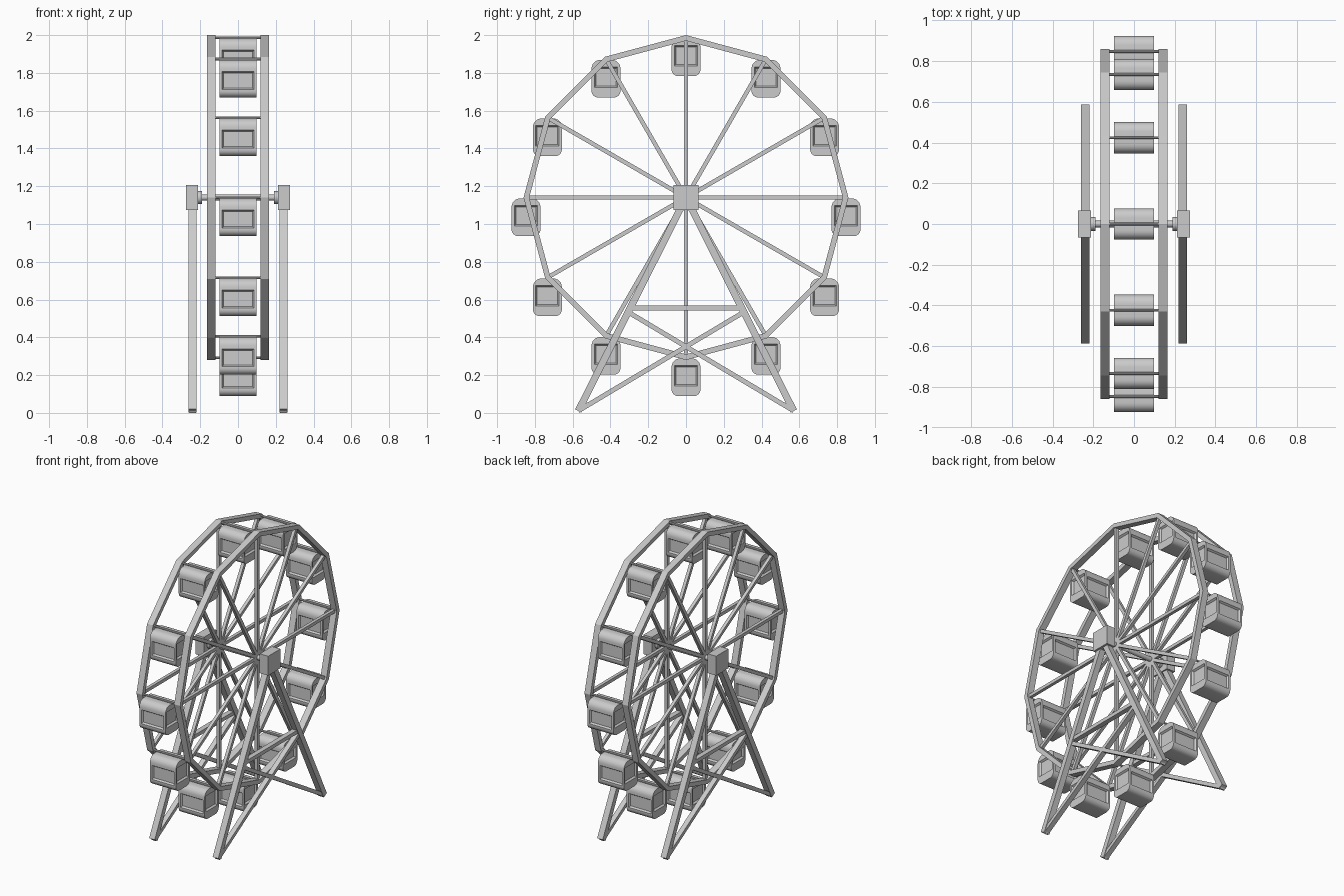
import bpy, bmesh
from math import sin, cos, pi
from mathutils import Vector, Matrix

if "Cube" in bpy.data.objects:
    bpy.data.objects.remove(bpy.data.objects["Cube"])

CZ = 1.14          # wheel centre height
N = 12             # rim sides


def finish(bm, name, smooth=False):
    bmesh.ops.recalc_face_normals(bm, faces=bm.faces[:])
    me = bpy.data.meshes.new(name)
    bm.to_mesh(me)
    bm.free()
    ob = bpy.data.objects.new(name, me)
    bpy.context.collection.objects.link(ob)
    if smooth:
        bpy.ops.object.select_all(action='DESELECT')
        ob.select_set(True)
        bpy.context.view_layer.objects.active = ob
        bpy.ops.object.shade_smooth_by_angle(angle=0.6)
    return ob


def bar(bm, x, a, b, w, d):
    """Square bar in the plane x, from a to b (y, z), w wide, d deep in x."""
    a, b = Vector((x, *a)), Vector((x, *b))
    v = (b - a).normalized()
    rot = Matrix((Vector((1, 0, 0)), v, Vector((1, 0, 0)).cross(v))).transposed().to_4x4()
    m = Matrix.Translation((a + b) / 2) @ rot @ Matrix.Diagonal((d, (b - a).length, w, 1))
    bmesh.ops.create_cube(bm, size=1, matrix=m)


def rod(bm, x0, x1, y, z, r, seg=16):
    """Cylinder along x."""
    m = Matrix.Translation(((x0 + x1) / 2, y, z)) @ Matrix.Rotation(pi / 2, 4, 'Y')
    bmesh.ops.create_cone(bm, cap_ends=True, segments=seg, radius1=r, radius2=r,
                          depth=abs(x1 - x0), matrix=m)


def on_wheel(i, r):
    t = 2 * pi * i / N
    return (r * cos(t), CZ + r * sin(t))


# Rims (mitred twelve-sided rings) and spokes
for s, side in ((-1, "left"), (1, "right")):
    bm = bmesh.new()
    rings = []
    for i in range(N):
        rings.append([bm.verts.new((s * x, *on_wheel(i, r)))
                      for x, r in ((.12, .86), (.165, .86), (.165, .83), (.12, .83))])
    for i in range(N):
        p, q = rings[i], rings[(i + 1) % N]
        for k in range(4):
            bm.faces.new((p[k], p[(k + 1) % 4], q[(k + 1) % 4], q[k]))
    finish(bm, side + "_rim")

    bm = bmesh.new()
    for i in range(N):
        bar(bm, s * .1425, (0, CZ), on_wheel(i, .84), .022, .022)
    finish(bm, side + "_spokes")

    # A-frame support
    x = s * .24
    bm = bmesh.new()
    for t in (-1, 1):
        bar(bm, x, (0, CZ), (t * .57, .011), .037, .042)
    finish(bm, side + "_legs")
    bm = bmesh.new()
    bar(bm, x, (-.295, .555), (.295, .555), .025, .034)
    for t in (-1, 1):
        bar(bm, x, (t * .57, .011), (-t * .30, .53), .025, .034)
    finish(bm, side + "_braces")

    # Bearing block and collar
    bm = bmesh.new()
    bmesh.ops.create_cube(bm, size=1, matrix=Matrix.Translation((s * .2425, 0, CZ))
                          @ Matrix.Diagonal((.064, .132, .132, 1)))
    finish(bm, side + "_bearing_block")
    bm = bmesh.new()
    rod(bm, s * .19, s * .215, 0, CZ, .034, 24)
    finish(bm, side + "_collar", True)

# Main axle
bm = bmesh.new()
rod(bm, -.22, .22, 0, CZ, .016)
finish(bm, "axle", True)

# Cabin hanger rods
bm = bmesh.new()
for i in range(N):
    rod(bm, -.14, .14, *on_wheel(i, .847), .007, 10)
finish(bm, "hanger_rods", True)

# Cabin body: rounded profile extruded along x, origin at its hanger
bm = bmesh.new()
profile = []
for cy, cz, r, a0 in ((.0315, -.05, .045, 0), (-.0315, -.05, .045, 90),
                      (-.0415, -.169, .035, 180), (.0415, -.169, .035, 270)):
    for k in range(7):
        a = (a0 + k * 15) * pi / 180
        profile.append((cy + r * cos(a), cz + r * sin(a)))
face = bm.faces.new([bm.verts.new((-.098, y, z)) for y, z in profile])
ext = bmesh.ops.extrude_face_region(bm, geom=[face])
bmesh.ops.translate(bm, vec=(.196, 0, 0),
                    verts=[e for e in ext['geom'] if isinstance(e, bmesh.types.BMVert)])
cabin = finish(bm, "cabin_1")

# Sloped window recesses on the four walls
bm = bmesh.new()
for turn, wall, half, z0, z1 in ((0, .098, .062, -.15, -.042), (1, .0765, .084, -.162, -.067),
                                 (2, .098, .062, -.15, -.042), (3, .0765, .084, -.162, -.067)):
    new = bmesh.ops.create_cube(bm, size=1)['verts']
    zc, hz = (z0 + z1) / 2, (z1 - z0) / 2
    for v in new:
        outer = v.co.x > 0
        g = .008 if outer else -.008
        v.co = Vector((wall + (.012 if outer else -.012),
                       (half + g) * (1 if v.co.y > 0 else -1),
                       zc + (hz + g) * (1 if v.co.z > 0 else -1)))
    bmesh.ops.rotate(bm, verts=new, cent=(0, 0, 0), matrix=Matrix.Rotation(turn * pi / 2, 3, 'Z'))
cutter = finish(bm, "window_cutter")
cutter.hide_render = True
mod = cabin.modifiers.new("windows", 'BOOLEAN')
mod.operation = 'DIFFERENCE'
mod.solver = 'EXACT'
mod.object = cutter
bpy.ops.object.select_all(action='DESELECT')
cabin.select_set(True)
bpy.context.view_layer.objects.active = cabin
bpy.ops.object.modifier_apply(modifier="windows")
bpy.ops.object.shade_smooth_by_angle(angle=0.5)
bpy.data.objects.remove(cutter)

# Hang a cabin at every rim corner
for i in range(N):
    ob = cabin if i == 0 else cabin.copy()
    if i:
        ob.name = f"cabin_{i + 1}"
        bpy.context.collection.objects.link(ob)
    ob.location = (0, *on_wheel(i, .847))
